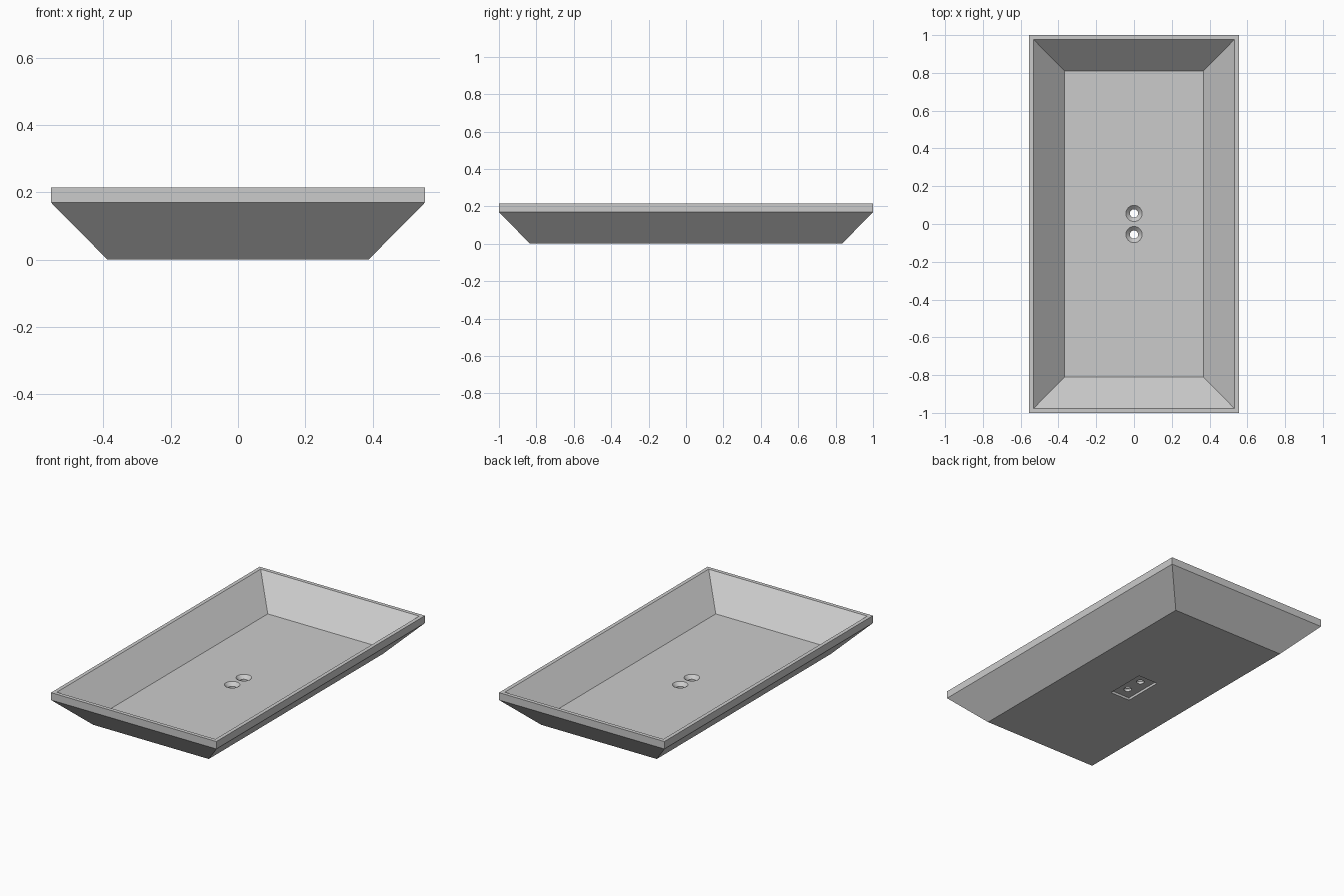
import bpy, bmesh, math

cube = bpy.data.objects.get("Cube")
if cube:
    bpy.data.objects.remove(cube, do_unlink=True)

grey = bpy.data.materials.new("light_grey")
grey.use_nodes = True
colour = (0.6, 0.6, 0.6, 1)
grey.diffuse_color = colour
grey.node_tree.nodes["Principled BSDF"].inputs["Base Color"].default_value = colour


def lofted(name, loops):
    """Closed solid through a stack of matching point loops, capped at both ends."""
    bm = bmesh.new()
    rings = [[bm.verts.new(p) for p in loop] for loop in loops]
    for a, b in zip(rings, rings[1:]):
        for i in range(len(a)):
            j = (i + 1) % len(a)
            bm.faces.new((a[i], a[j], b[j], b[i]))
    bm.faces.new(rings[0][::-1])
    bm.faces.new(rings[-1])
    bmesh.ops.recalc_face_normals(bm, faces=bm.faces[:])
    mesh = bpy.data.meshes.new(name)
    bm.to_mesh(mesh)
    bm.free()
    mesh.materials.append(grey)
    obj = bpy.data.objects.new(name, mesh)
    bpy.context.collection.objects.link(obj)
    return obj


def rect(hx, hy, z):
    return [(-hx, -hy, z), (hx, -hy, z), (hx, hy, z), (-hx, hy, z)]


def circle(r, y, z, n=40):
    return [(r * math.cos(2 * math.pi * i / n), y + r * math.sin(2 * math.pi * i / n), z)
            for i in range(n)]


# Tray: sloping outside, upright rim, sloping inside, flat floor
tray = lofted("tray", [
    rect(0.388, 0.834, 0),
    rect(0.555, 1.0, 0.169),
    rect(0.555, 1.0, 0.214),
    rect(0.532, 0.977, 0.214),
    rect(0.368, 0.811, 0.05),
])

# Rectangular recess under the floor, and two countersunk drain holes
cutters = [lofted("recess_cutter", [rect(0.067, 0.125, -0.02), rect(0.067, 0.125, 0.015)])]
for y in (-0.056, 0.056):
    cutters.append(lofted("drain_cutter", [
        circle(0.022, y, -0.01),
        circle(0.022, y, 0.03),
        circle(0.043, y, 0.05),
        circle(0.043, y, 0.07),
    ]))

bpy.context.view_layer.objects.active = tray
for cutter in cutters:
    cutter.hide_render = True
    cut = tray.modifiers.new("cut", 'BOOLEAN')
    cut.operation = 'DIFFERENCE'
    cut.solver = 'EXACT'
    cut.object = cutter
    bpy.ops.object.modifier_apply(modifier=cut.name)
    bpy.data.objects.remove(cutter, do_unlink=True)

# Smooth the round holes, keep the tray edges crisp
bpy.ops.object.select_all(action='DESELECT')
tray.select_set(True)
bpy.ops.object.shade_smooth_by_angle(angle=math.radians(30))
